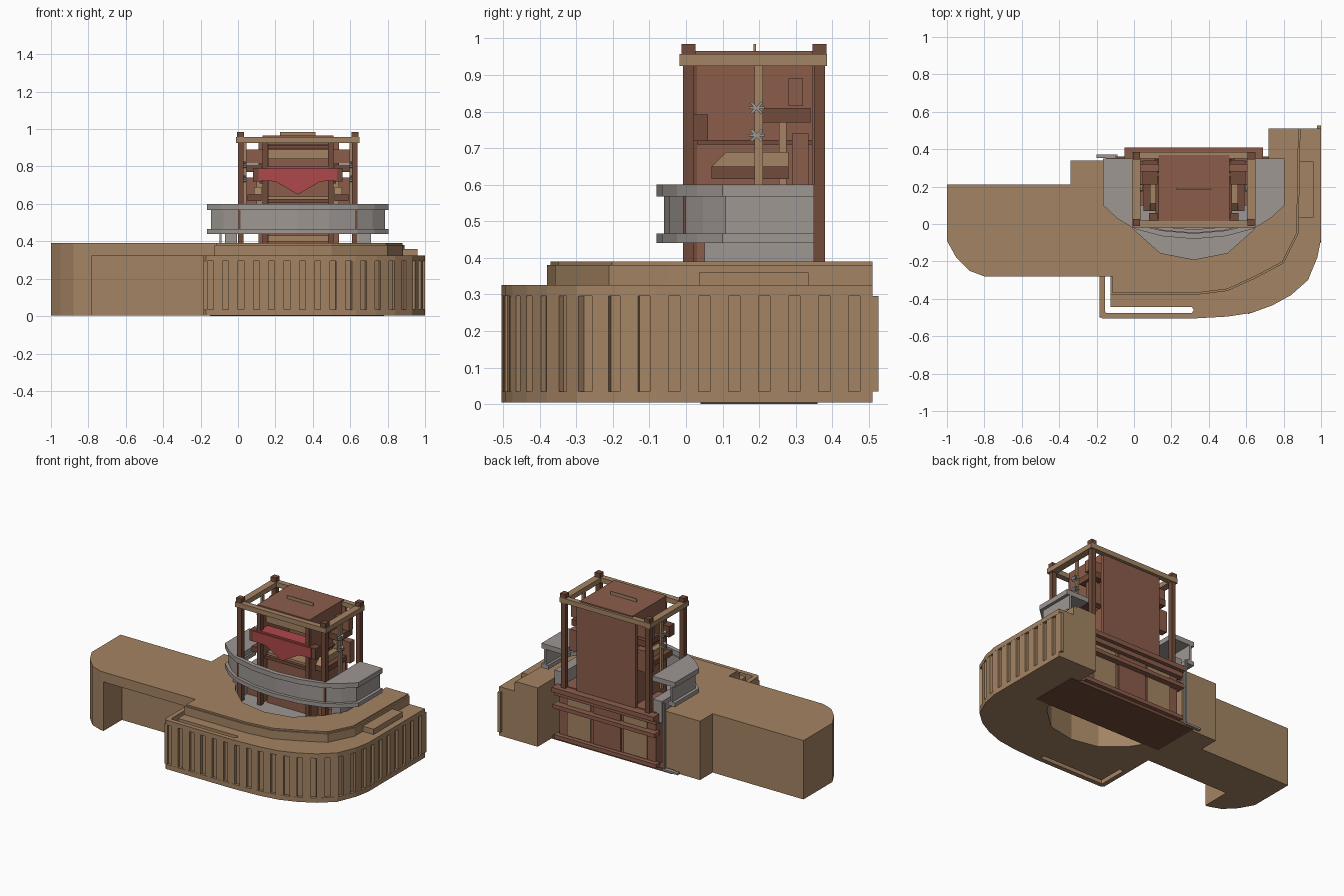
import bpy, bmesh, math
from mathutils import Vector, Matrix

if "Cube" in bpy.data.objects:
    bpy.data.objects.remove(bpy.data.objects["Cube"])


def mat(name, r, g, b):
    m = bpy.data.materials.new(name)
    m.diffuse_color = (r, g, b, 1)
    m.use_nodes = True
    m.node_tree.nodes["Principled BSDF"].inputs["Base Color"].default_value = m.diffuse_color
    return m


TAN = mat("tan wood", 0.37, 0.23, 0.125)
RUST = mat("red brown wood", 0.26, 0.11, 0.07)
DARK = mat("dark brown wood", 0.17, 0.07, 0.042)
GREY = mat("grey stone", 0.34, 0.31, 0.29)
RED = mat("red cloth", 0.42, 0.065, 0.07)
CX = 0.32  # symmetry line of the cabinet


def finish(name, bm, m):
    bmesh.ops.recalc_face_normals(bm, faces=bm.faces)
    me = bpy.data.meshes.new(name)
    bm.to_mesh(me)
    bm.free()
    me.materials.append(m)
    ob = bpy.data.objects.new(name, me)
    bpy.context.collection.objects.link(ob)
    return ob


def prism(name, pts, z0, z1, m):
    """Extrude a plan outline from z0 to z1."""
    bm = bmesh.new()
    f = bm.faces.new([bm.verts.new((p[0], p[1], z0)) for p in pts])
    r = bmesh.ops.extrude_face_region(bm, geom=[f])
    bmesh.ops.translate(bm, vec=(0, 0, z1 - z0),
                        verts=[v for v in r["geom"] if isinstance(v, bmesh.types.BMVert)])
    return finish(name, bm, m)


def box(name, x0, x1, y0, y1, z0, z1, m):
    return prism(name, [(x0, y0), (x1, y0), (x1, y1), (x0, y1)], z0, z1, m)


def pair(name, x0, x1, *rest):
    """Left box and its mirror image across the cabinet."""
    box(name + "_left", x0, x1, *rest)
    box(name + "_right", 2 * CX - x1, 2 * CX - x0, *rest)


def offset(pts, d):
    """Shift an open polyline to its left by d."""
    vs = [Vector(p) for p in pts]
    dirs = [(b - a).normalized() for a, b in zip(vs, vs[1:])]
    out = []
    for i, v in enumerate(vs):
        a, b = dirs[max(i - 1, 0)], dirs[min(i, len(dirs) - 1)]
        na, nb = Vector((-a.y, a.x)), Vector((-b.y, b.x))
        n = (na + nb).normalized()
        out.append(tuple(v + n * d / n.dot(na)))
    return out


# counter outlines
front = [(-.185, -.28), (-.185, -.49), (-.17, -.505), (.32, -.505), (.5, -.495),
         (.63, -.475), (.74, -.435), (.84, -.38), (.93, -.30), (.98, -.18),
         (1, -.08), (1, .51)]
well_right = [(.72, .51), (.72, .1), (.64, -.03), (.5, -.155)]
well = well_right + [(.32, -.19)] + [(2 * CX - x, y) for x, y in well_right[:0:-1]] + [(-.08, .34)]
back_left = [(-.34, .34), (-.34, .21), (-1, .21)]
round_end = [(-1, -.09), (-.95, -.18), (-.88, -.25), (-.8, -.28)]
slot = [(-.125, -.28), (-.125, -.445), (.31, -.445), (.32, -.46), (.31, -.475),
        (-.15, -.475), (-.155, -.465), (-.155, -.28)]
tier = [(-.125, -.28), (-.125, -.38), (.32, -.38), (.5, -.358), (.65, -.29),
        (.8, -.21), (.86, -.09), (.88, -.05), (.89, .51)]


def lower(d):
    rest = well + [(-.08, -.28)] if d is None else well
    return slot + offset(front, d) + rest + [(-.08, .0), (-.125, .0)]


# lower front counter: plinth, recessed body, ledge
inner = well[:-1]
for name, d, z0, z1 in [("counter_plinth", 0, .004, .035), ("counter_body", .018, .035, .295),
                        ("counter_ledge", 0, .295, .325)]:
    prism(name, slot + offset(front, d) + inner + [(-.08, .08), (-.125, .08)], z0, z1, TAN)

# vertical slats along the curved front
bm = bmesh.new()
path = [Vector(p) for p in offset(front, .011)]
carry = .03
for a, b in zip(path, path[1:]):
    seg = (b - a).length
    t = (b - a).normalized()
    while carry < seg:
        p = a + t * carry
        M = (Matrix.Translation((p.x, p.y, .165)) @ Matrix.Rotation(math.atan2(t.y, t.x), 4, 'Z')
             @ Matrix.Diagonal((.05, .02, .262, 1)))
        bmesh.ops.create_cube(bm, size=1, matrix=M)
        carry += .082
    carry -= seg
finish("counter_slats", bm, TAN)

# left desk with knee recess, and the raised top
prism("desk_body", back_left + round_end + [(-.78, -.28), (-.78, -.09), (-.185, -.09), (-.185, -.28),
      (-.125, -.28), (-.125, .08), (-.08, .08), (-.08, .34)], .004, .325, TAN)
prism("counter_top", round_end + tier + well + back_left, .325, .38, TAN)
prism("counter_top_lip", round_end + offset(tier, .01) + well + back_left, .38, .39, TAN)
box("ledge_block", .88, .96, .035, .335, .325, .36, TAN)

# grey well below the balcony
prism("well_floor", well[1:-2] + [(-.08, .34), (.72, .34)], .3, .31, GREY)
pair("well_side", -.07, -.005, .05, .35, .31, .45, GREY)

# grey balcony wrapped round the cabinet
half = [(-.165, .35), (-.165, .1), (-.09, .03), (0, -.025), (.15, -.065)]
arc = half + [(CX, -.08)] + [(2 * CX - x, y) for x, y in half[::-1]]
hin = [(0, .35), (0, .0), (.15, -.035)]
arc_in = hin + [(CX, -.05)] + [(2 * CX - x, y) for x, y in hin[::-1]]
prism("balcony_top", arc + arc_in[::-1], .568, .6, GREY)
prism("balcony_wall", offset(arc, .02) + offset(arc, .034)[::-1], .465, .568, GREY)
prism("balcony_base", arc + offset(arc, .05)[::-1], .44, .467, GREY)

# floor plate and lower back cabinet
box("floor_plate", -.15, .78, .04, .36, 0, .02, DARK)
box("lower_cabinet", -.03, .67, .1, .355, .02, .37, RUST)
for z0, z1, y in [(.335, .365, .41), (.305, .335, .385), (.225, .25, .4), (.02, .045, .385)]:
    box("back_moulding", -.05, .69, .34, y, z0, z1, RUST)
pair("back_tan_panel", .03, .2, .35, .362, .05, .3, TAN)
box("back_centre_panel", .22, .42, .35, .366, .05, .3, RUST)

# cabinet corner posts with caps
for y in (-.008, .35):
    pair("corner_post", 0, .03, y, y + .03, .31, .965, DARK)
    pair("post_cap", -.005, .033, y - .004, y + .034, .955, .985, DARK)

# top frame, roof and handle
pair("frame_side", -.01, .035, -.018, .385, .925, .957, TAN)
box("frame_front", .035, .605, -.018, .02, .925, .957, TAN)
box("frame_back", .035, .605, .35, .385, .925, .957, TAN)
box("roof_panel", .13, .51, .015, .37, .935, .965, RUST)
box("roof_handle", .225, .415, .185, .192, .96, .985, TAN)

# inner shrine walls, back board and posts
box("back_board", .11, .54, .345, .365, .36, .93, RUST)
pair("inner_wall", .13, .145, .03, .35, .31, .935, RUST)
pair("front_inner_post", .13, .158, .01, .04, .31, .935, DARK)
box("inner_back_panel", .16, .48, .3, .345, .6, .92, RUST)
box("tan_lintel", .16, .48, .06, .09, .84, .89, TAN)
box("lintel_rail", .16, .48, .04, .08, .895, .915, DARK)
box("tan_shelf", .16, .48, .07, .28, .615, .64, TAN)
box("shelf_rail", .16, .48, .05, .08, .605, .625, DARK)
box("lower_front_panel", .16, .48, .07, .1, .31, .6, RUST)
box("lower_front_rail", .16, .48, .05, .08, .4, .43, TAN)

# side wings, brackets and lamp poles
pair("upper_wing", .03, .13, .28, .32, .815, .89, RUST)
pair("lower_wing", .03, .13, .29, .335, .6, .74, RUST)
pair("wing_beam", .045, .125, .21, .34, .77, .81, DARK)
pair("low_beam", .05, .125, .07, .28, .615, .65, DARK)
pair("tan_side_strip", .1, .13, .255, .275, .6, .77, TAN)
pair("wall_rail", .115, .13, .03, .35, .71, .722, DARK)
pair("lamp_pole", .03, .045, .188, .21, .45, .93, TAN)
bm = bmesh.new()
for x in (.03, 2 * CX - .03):
    for z in (.735, .81):
        for a in (-45, 0, 45):
            bmesh.ops.create_cube(bm, size=1, matrix=Matrix.Translation((x, .193, z))
                                  @ Matrix.Rotation(math.radians(a), 4, 'X')
                                  @ Matrix.Diagonal((.03, .042, .007, 1)))
finish("lamp_brackets", bm, GREY)
for side in (0, 1):  # sloped tan blocks beside the shrine
    bm = bmesh.new()
    x0 = .085 if side == 0 else .515
    f = bm.faces.new([bm.verts.new((x0, y, z)) for y, z in
                      [(.07, .65), (.28, .65), (.28, .69), (.11, .69)]])
    r = bmesh.ops.extrude_face_region(bm, geom=[f])
    bmesh.ops.translate(bm, vec=(.04, 0, 0), verts=[v for v in r["geom"] if isinstance(v, bmesh.types.BMVert)])
    finish("sloped_block", bm, TAN)

# red cloth hanging to a point, with its end blocks
bm = bmesh.new()
f = bm.faces.new([bm.verts.new((x, .0, z)) for x, z in
                  [(.11, .79), (.11, .725), (.2, .72), (CX, .65), (.44, .72), (.53, .725), (.53, .79)]])
r = bmesh.ops.extrude_face_region(bm, geom=[f])
bmesh.ops.translate(bm, vec=(0, .03, 0), verts=[v for v in r["geom"] if isinstance(v, bmesh.types.BMVert)])
finish("hanging_cloth", bm, RED)
box("cloth_top", .14, .5, .01, .1, .78, .8, RED)
pair("cloth_end_block", .08, .125, .005, .06, .72, .792, DARK)

# thin grey pipe behind the left block
box("grey_pipe", -.1, -.088, .352, .364, .02, .45, GREY)
box("grey_pipe_foot", -.2, -.088, .352, .372, .01, .022, GREY)
